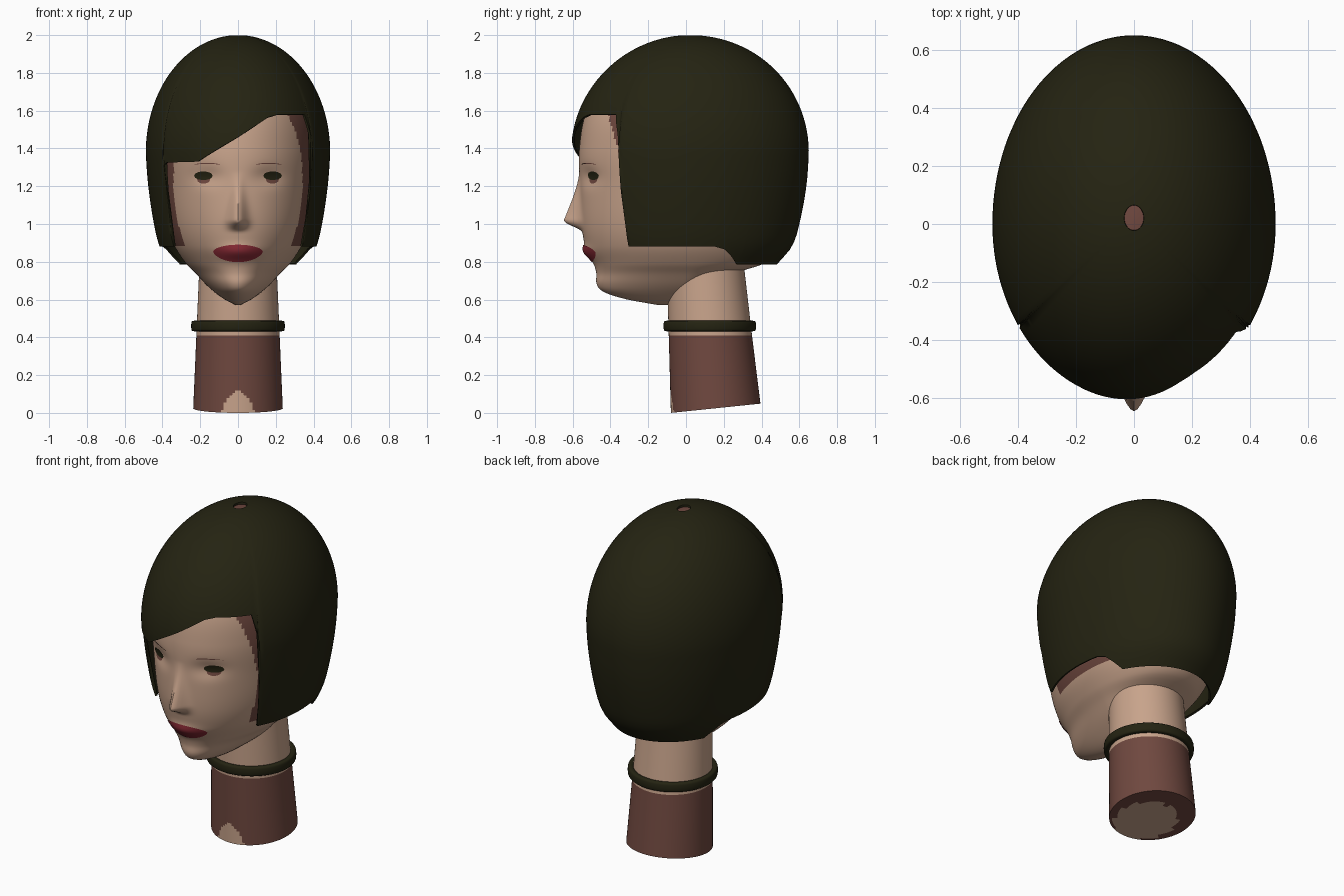
import bpy, bmesh, math
from math import sin, cos, pi, exp, sqrt

if "Cube" in bpy.data.objects:
    bpy.data.objects.remove(bpy.data.objects["Cube"])


def material(name, r, g, b):
    m = bpy.data.materials.new(name)
    m.diffuse_color = (r, g, b, 1)
    m.use_nodes = True
    m.node_tree.nodes["Principled BSDF"].inputs["Base Color"].default_value = m.diffuse_color
    return m


SKIN = material("skin", 0.58, 0.37, 0.26)
BROWN = material("dark_brown", 0.16, 0.065, 0.05)
OLIVE = material("dark_olive", 0.018, 0.017, 0.006)
RED = material("lip_red", 0.24, 0.022, 0.034)


def interp(table, t, smooth=True):
    """Interpolate rows (t, v1, v2...), optionally as a smooth spline."""
    t = min(max(t, table[0][0]), table[-1][0])
    i = 0
    while i < len(table) - 2 and t > table[i + 1][0]:
        i += 1
    p, q = table[i], table[i + 1]
    h = q[0] - p[0]
    u = (t - p[0]) / h
    o, n = table[max(i - 1, 0)], table[min(i + 2, len(table) - 1)]
    out = []
    for k in range(1, len(p)):
        if smooth:
            m0 = (q[k] - o[k]) / (q[0] - o[0]) * h
            m1 = (n[k] - p[k]) / (n[0] - p[0]) * h
            out.append((2*u**3 - 3*u*u + 1) * p[k] + (u**3 - 2*u*u + u) * m0
                       + (3*u*u - 2*u**3) * q[k] + (u**3 - u*u) * m1)
        else:
            out.append(p[k] + (q[k] - p[k]) * u)
    return out


def loft(name, rows, mats, rule=None, wrap=True, caps=False, close=False, thick=0):
    """Skin a grid of points; rule picks the material from the face centre."""
    bm = bmesh.new()
    grid = [[bm.verts.new(p) for p in row] for row in rows]
    n, m = len(rows), len(rows[0])
    for i in range(n if close else n - 1):
        for j in range(m if wrap else m - 1):
            a, b = grid[i], grid[(i + 1) % n]
            bm.faces.new((a[j], a[(j + 1) % m], b[(j + 1) % m], b[j]))
    if caps:
        bm.faces.new(grid[0])
        bm.faces.new(grid[-1])
    bmesh.ops.recalc_face_normals(bm, faces=bm.faces)
    if rule:
        for f in bm.faces:
            f.material_index = rule(f.calc_center_median())
    me = bpy.data.meshes.new(name)
    bm.to_mesh(me)
    bm.free()
    for mat in mats:
        me.materials.append(mat)
    ob = bpy.data.objects.new(name, me)
    bpy.context.collection.objects.link(ob)
    bpy.ops.object.select_all(action='DESELECT')
    ob.select_set(True)
    bpy.context.view_layer.objects.active = ob
    if thick:
        s = ob.modifiers.new("thickness", 'SOLIDIFY')
        s.thickness = thick
        s.offset = -1
        bpy.ops.object.modifier_apply(modifier=s.name)
    bpy.ops.object.shade_smooth_by_angle(angle=math.radians(45))
    return ob


# Head sections: height, half width, front reach, back reach, centre y
HEAD = [(0.57, 0.01, 0.14, -0.06, -0.11), (0.60, 0.07, 0.31, 0.05, -0.08),
        (0.64, 0.125, 0.435, 0.12, -0.05), (0.68, 0.17, 0.472, 0.16, -0.02),
        (0.74, 0.225, 0.475, 0.26, 0), (0.79, 0.275, 0.488, 0.41, 0),
        (0.88, 0.335, 0.53, 0.49, 0), (1.0, 0.375, 0.555, 0.55, 0),
        (1.2, 0.405, 0.562, 0.59, 0), (1.4, 0.425, 0.565, 0.60, 0),
        (1.6, 0.405, 0.525, 0.555, 0), (1.8, 0.31, 0.40, 0.43, 0),
        (1.92, 0.19, 0.25, 0.27, 0), (1.965, 0.11, 0.14, 0.16, 0),
        (1.985, 0.01, 0.02, 0.03, 0)]


def relief(x, z):
    """Nose, eye sockets and lips standing out from the head."""
    t = min(max((1.28 - z) / 0.26, 0), 1)
    h = 0.09 * t ** 1.4
    if z < 1.02:
        d = min(max((z - 0.955) / 0.065, 0), 1)
        h *= d * d * (3 - 2 * d)
    w = 0.024 + 0.02 * t
    nose = h * exp(-(x / w) ** 2)
    socket = 0.02 * exp(-((abs(x) - 0.16) / 0.08) ** 2 - ((z - 1.25) / 0.05) ** 2)
    lips = 0.022 * exp(-(x / 0.1) ** 2 - ((z - 0.85) / 0.04) ** 2)
    return nose + lips - socket


def face_y(x, z):
    a, f, b, c = interp(HEAD, z)
    return c - (c + f) * sqrt(max(0, 1 - (x / a) ** 2)) - relief(x, z)


def head_ring(z, n=192):
    a, f, b, c = interp(HEAD, z)
    a = max(a, 0.004)
    ring = []
    for j in range(n):
        p = 2 * pi * j / n
        x, k = a * sin(p), cos(p)
        y = c - (c + f) * k - relief(x, z) * min(1, k * 4) if k > 0 else c - (b - c) * k
        ring.append((x, y, z))
    return ring


# Head: skin on the face and jaw, brown where the hair covers it
loft("head", [head_ring(0.57 + 1.415 * i / 140) for i in range(141)], [SKIN, BROWN],
     lambda c: int(c.z > 1.62 or (c.z > 0.88 and c.y > -0.30 - 0.3 * max(0, c.z - 1.2))),
     caps=True)

# Hair: lower sections (height, half width, front, back) under a domed crown
HAIR = [(0.785, 0.37, 0.48, 0.48), (0.88, 0.415, 0.53, 0.56), (1.0, 0.445, 0.56, 0.60),
        (1.2, 0.475, 0.59, 0.637), (1.38, 0.488, 0.608, 0.65), (1.5, 0.488, 0.608, 0.65)]
# Lower hair edge: angle from the front, height
HEM = [(-180, 0.785), (-124, 0.785), (-112, 0.865), (-106, 0.88), (-55, 0.88),
       (-54, 1.31), (-51, 1.325), (-26, 1.33), (-20, 1.36), (0, 1.46), (14, 1.535),
       (20, 1.565), (27, 1.58), (49.5, 1.58), (53, 1.47), (55, 0.88), (106, 0.88),
       (112, 0.865), (124, 0.785), (180, 0.785)]


def hair_point(deg, s):
    zb = interp(HEM, deg, False)[0]
    z = 1.9985 - (1.9985 - zb) * (1 - cos(s * pi / 2))
    a, f, b = interp(HAIR, min(z, 1.38))
    r = sqrt(1 - ((z - 1.38) / 0.62) ** 2) if z > 1.38 else 1
    p = math.radians(deg)
    k = cos(p)
    lift = 0.02 * max(0, (z - 1.38) / 0.62) ** 2
    return (a * r * sin(p), -(f if k > 0 else b) * r * k + lift, z)


angles = sorted(set(range(-180, 180, 3)) | {h[0] for h in HEM[:-1]})
loft("bob_hair", [[hair_point(d, i / 48) for d in angles] for i in range(49)],
     [OLIVE], thick=0.012)


# Neck: leaning tube with a slanted base, brown below the collar line
def neck_ring(t, scale=1, n=96):
    z = 0.0245 + 0.745 * t
    cy, r = 0.157 - 0.054 * t, 0.237 - 0.032 * t
    tilt = 0.0245 * max(0, 1 - 2 * t)
    return [(r * scale * sin(2 * pi * j / n), cy - r * scale * cos(2 * pi * j / n),
             z - tilt * scale * cos(2 * pi * j / n)) for j in range(n)]


def neck_rule(c):
    on_base = c.z < 0.056 and math.hypot(c.x, c.y - 0.157) < 0.231
    if on_base:
        return int(math.hypot(c.x, (c.y - 0.1)) > 0.175)
    arch = c.y < 0.1 and c.z < 0.12 * (1 - (c.x / 0.09) ** 2)
    return int(c.z < 0.405 and not arch)


loft("neck", [neck_ring(0, k / 16) for k in (1, 3, 5, 7, 9, 11, 13, 15, 15.6)]
     + [neck_ring(i / 60) for i in range(61)], [SKIN, BROWN], neck_rule, caps=True)

# Choker: ring with a rounded band section
choker = []
for i in range(96):
    p = 2 * pi * i / 96
    row = []
    for j in range(16):
        q = 2 * pi * j / 16
        du = math.copysign(abs(cos(q)) ** 0.6, cos(q)) * 0.017
        dz = math.copysign(abs(sin(q)) ** 0.6, sin(q)) * 0.028
        row.append(((0.231 + du) * sin(p), 0.126 - (0.228 + du) * cos(p), 0.46 + dz))
    choker.append(row)
loft("choker", choker, [OLIVE], close=True)


# Painted face details: thin patches laid on the face
def patch(name, mat, x0, x1, low, high, off=0.004, nu=24, nv=8):
    rows = []
    for j in range(nv + 1):
        row = []
        for i in range(nu + 1):
            u = -1 + 2 * i / nu
            x = x0 + (x1 - x0) * i / nu
            z = low(u) + (high(u) - low(u)) * j / nv
            row.append((x, face_y(x, z) - off, z))
        rows.append(row)
    return loft(name, rows, [mat], wrap=False)


def arc(u):
    return sqrt(max(0, 1 - u * u))


patch("lips", RED, -0.132, 0.132, lambda u: 0.853 - 0.055 * arc(u) ** 1.3,
      lambda u: 0.8535 + 0.037 * arc(u) ** 1.1, nu=40, nv=14)
for side, s in (("left", -1), ("right", 1)):
    patch(side + "_eye", OLIVE, s * 0.135, s * 0.232,
          lambda u: 1.255 - 0.022 * arc(u), lambda u: 1.256 + 0.022 * arc(u))
    patch(side + "_lower_lid", BROWN, s * 0.148, s * 0.217,
          lambda u: 1.236 - 0.022 * arc(u), lambda u: 1.242, off=0.003)
    patch(side + "_eyebrow", BROWN, s * 0.09, s * 0.235,
          lambda u: 1.318 - 0.004 * u * u, lambda u: 1.324 - 0.009 * u * u, nv=2)
